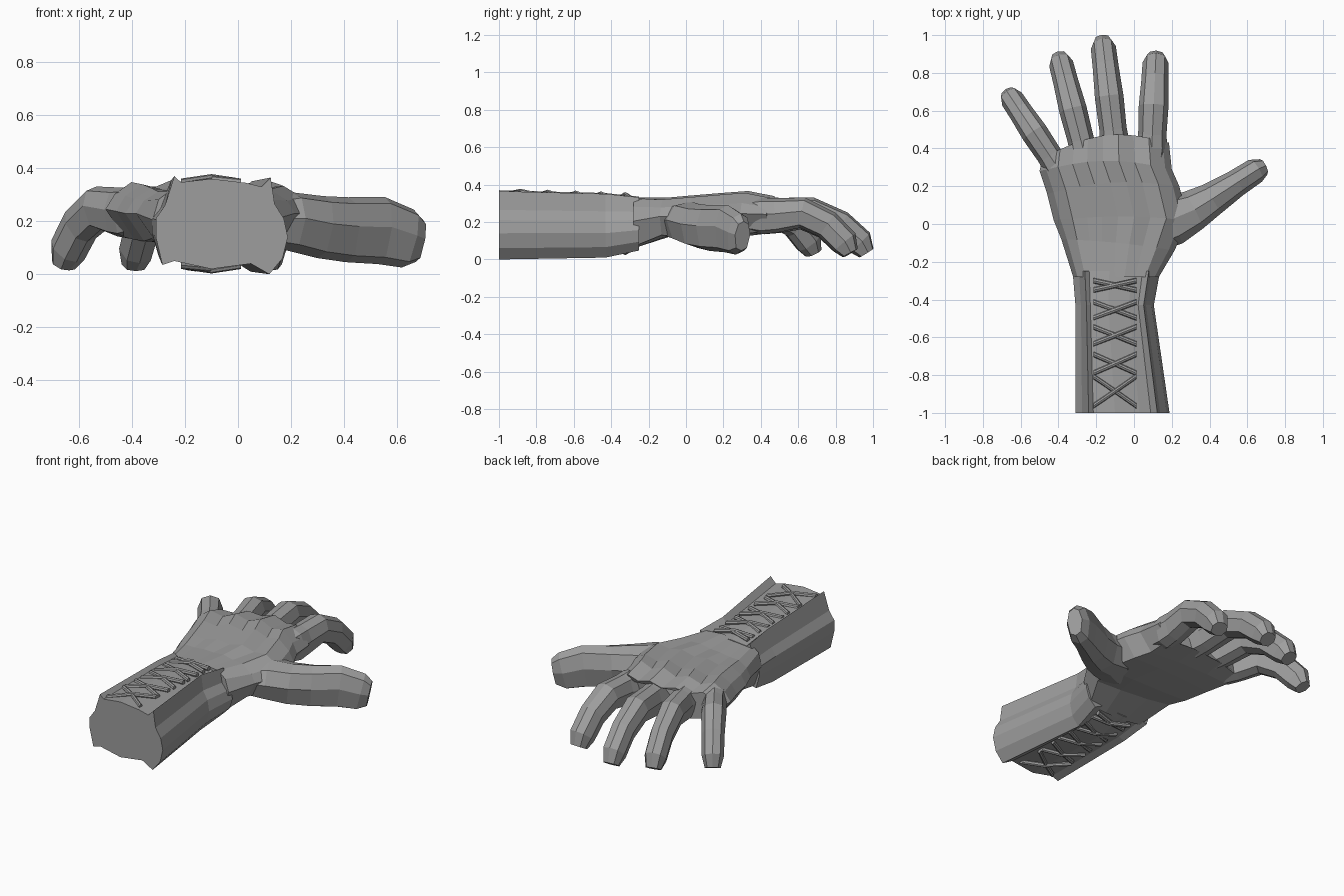
import bpy, bmesh, math
from mathutils import Vector

if "Cube" in bpy.data.objects:
    bpy.data.objects.remove(bpy.data.objects["Cube"])

GREY = bpy.data.materials.new("dark_grey")
GREY.diffuse_color = (.34, .34, .34, 1)
GREY.use_nodes = True
GREY.node_tree.nodes["Principled BSDF"].inputs["Base Color"].default_value = GREY.diffuse_color


def make(name, bm):
    bmesh.ops.recalc_face_normals(bm, faces=bm.faces[:])
    me = bpy.data.meshes.new(name)
    bm.to_mesh(me)
    bm.free()
    me.materials.append(GREY)
    ob = bpy.data.objects.new(name, me)
    bpy.context.collection.objects.link(ob)
    return ob


def loft(name, rings):
    """Skin a list of equal-length rings and cap both ends."""
    bm = bmesh.new()
    vs = [[bm.verts.new(p) for p in r] for r in rings]
    n = len(rings[0])
    for a, b in zip(vs, vs[1:]):
        for i in range(n):
            j = (i + 1) % n
            bm.faces.new((a[i], a[j], b[j], b[i]))
    bm.faces.new(vs[0])
    bm.faces.new(vs[-1])
    return make(name, bm)


# ridged cross-section shared by the digits
DIGIT = [(0, 1), (.68, .8), (1, .1), (.72, -.8), (0, -1), (-.72, -.8), (-1, .1), (-.68, .8)]


def digit(name, path):
    """path: x, y, z centre, width, height; rings are square to the path."""
    pts = [Vector(p[:3]) for p in path]
    rings = []
    for i, p in enumerate(path):
        d = (pts[min(i + 1, len(pts) - 1)] - pts[max(i - 1, 0)]).normalized()
        side = d.cross(Vector((0, 0, 1))).normalized()
        up = side.cross(d)
        rings.append([pts[i] + side * (u * p[3] / 2) + up * (v * p[4] / 2) for u, v in DIGIT])
    return loft(name, rings)


def finger(name, base, tip, w):
    """Finger arching down from its knuckle to a blunt tip."""
    path = []
    for t, z, ws, h in [(-.3, .235, .9, .15), (-.06, .232, 1.1, .195), (.1, .235, 1.0, .185),
                        (.4, .25, 1.05, .165), (.68, .185, .95, .155),
                        (.87, .092, .92, .15), (.935, .035, .66, .09)]:
        path.append((base[0] + (tip[0] - base[0]) * t, base[1] + (tip[1] - base[1]) * t, z, w * ws, h))
    return digit(name, path)


# palm: rows of left xy, right xy, forward bow, top z, bottom z, knuckle ripple
ROWS = [(-.322, -.28, .132, -.28, 0, .332, .05, 0),
        (-.385, -.08, .215, -.14, .01, .328, .11, .002),
        (-.425, .02, .285, .02, .02, .335, .10, .008),
        (-.46, .16, .24, .2, .04, .346, .105, .012),
        (-.5, .28, .20, .29, .05, .352, .115, .014),
        (-.485, .35, .185, .43, .08, .328, .135, .010)]
TOP = [0, .05, .14, .25, .36, .48, .6, .72, .84, .95, 1]
rings = []
for xl, yl, xr, yr, bow, zt, zb, rip in ROWS:
    def at(t, z):
        return (xl + (xr - xl) * t, yl + (yr - yl) * t + bow * math.sin(math.pi * t), z)
    ring = []
    for i, t in enumerate(TOP):
        if i in (0, 10):
            z = zb + (zt - zb) * .55
        elif i in (1, 9):
            z = zt - .05
        else:
            z = zt + (rip if i % 2 == 0 else -rip) - .04 * abs(t - .6)
        ring.append(at(t, z))
    ring += [at(.9, zb + .02), at(.65, zb + .01), at(.35, zb + .01), at(.1, zb + .025)]
    rings.append(ring)
hand = loft("hand", rings)

# digits
parts = [finger("little_finger", (-.425, .33), (-.675, .705), .135),
         finger("ring_finger", (-.27, .40), (-.402, .91), .14),
         finger("middle_finger", (-.105, .45), (-.17, 1.0), .145),
         finger("index_finger", (.095, .43), (.117, .91), .15),
         digit("thumb", [(.06, -.06, .2, .2, .17), (.19, .02, .2, .28, .22), (.31, .07, .178, .22, .235),
                         (.41, .13, .168, .18, .245), (.54, .215, .165, .145, .255),
                         (.64, .28, .135, .135, .225), (.685, .302, .125, .09, .16)])]
for p in parts:
    m = hand.modifiers.new(p.name, 'BOOLEAN')
    m.operation = 'UNION'
    m.solver = 'EXACT'
    m.object = p
deps = bpy.context.evaluated_depsgraph_get()
merged = bpy.data.meshes.new_from_object(hand.evaluated_get(deps))
hand.modifiers.clear()
hand.data = merged
for p in parts:
    bpy.data.objects.remove(p)

# laced forearm guard: section across x (0 left, 1 right) and z at the cut end
SEC = [(0, .21), (.07, .26), (.14, .37), (.19, .347), (.42, .36), (.68, .345), (.80, .33), (.87, .365),
       (.90, .265), (.97, .21), (1, .14), (.96, .06), (.86, .0), (.72, .04), (.42, .02),
       (.14, .05), (.05, .035), (0, .14)]
rings = []
for y, xl, xr, z0, z1 in [(-1, -.31, .188, 0, .37), (-.43, -.31, .105, .01, .355), (-.25, -.325, .138, .048, .336)]:
    rings.append([(xl + (xr - xl) * u, y, z0 + (z1 - z0) * z / .37) for u, z in SEC])
loft("forearm_guard", rings)


def lace(name, pts, r=.0145):
    """Eight-sided cord bent over the middle of the arm."""
    rings = []
    for x, y, z in pts:
        rings.append([(x, y + r * math.cos(k * math.pi / 4), z + r * math.sin(k * math.pi / 4)) for k in range(8)])
    loft(name, rings)


# crossed laces above and below the arm
for k, (y, h) in enumerate([(-.325, .025), (-.455, .042), (-.59, .045), (-.74, .05), (-.885, .078)]):
    f = (y + 1) / .75
    for side, z, b in (("upper", .35 - .024 * f, .014), ("lower", .03 + .028 * f, -.014)):
        for s in (-1, 1):
            lace(f"{side}_lace_{k}", [(-.215, y - s * h, z), (-.1, y, z + b + .003 * s), (.012, y + s * h, z)])
